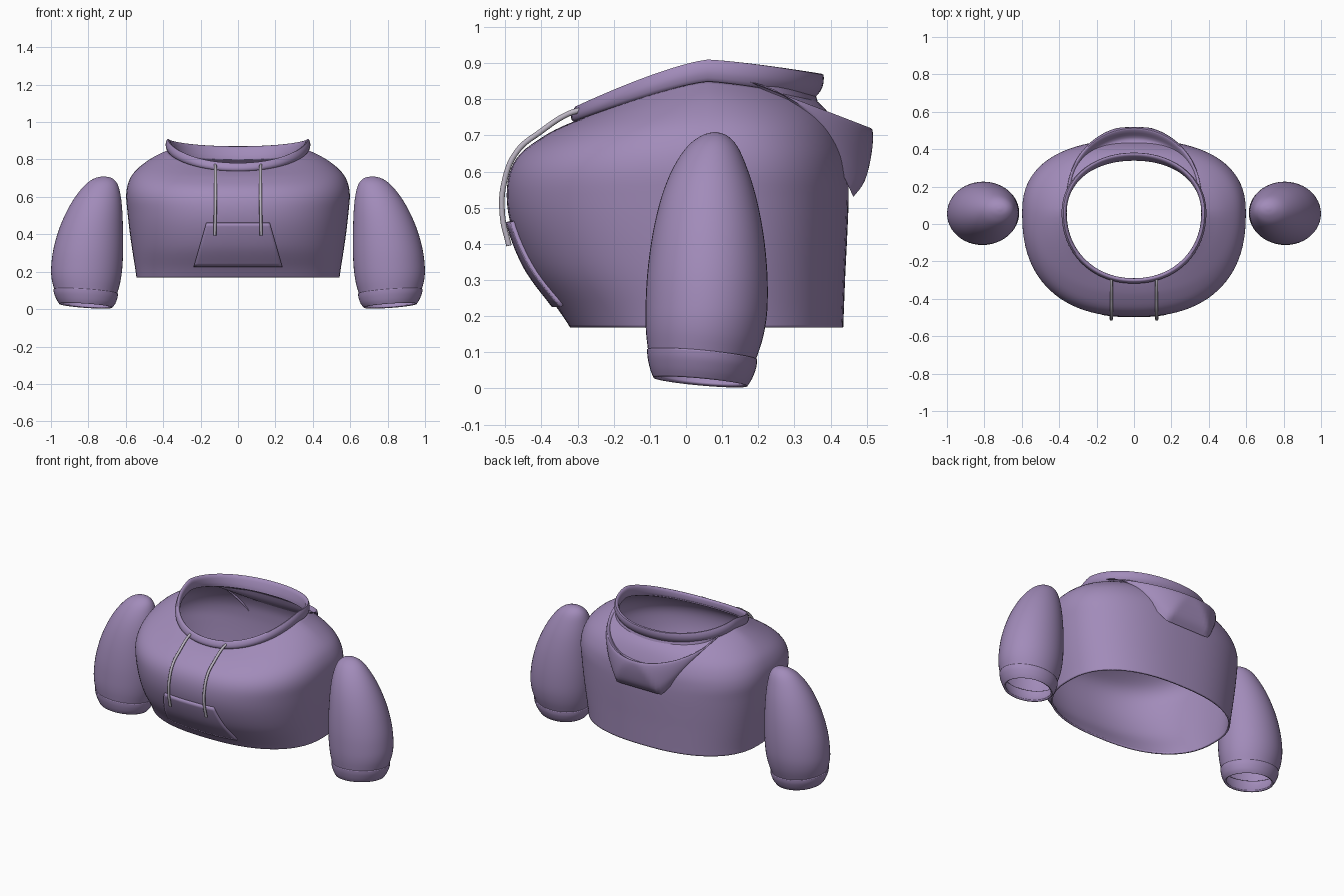
import bpy, math
from mathutils import Vector
from mathutils.bvhtree import BVHTree

if "Cube" in bpy.data.objects:
    bpy.data.objects.remove(bpy.data.objects["Cube"])


def material(name, rgb):
    m = bpy.data.materials.new(name)
    m.diffuse_color = (*rgb, 1)
    m.use_nodes = True
    m.node_tree.nodes["Principled BSDF"].inputs["Base Color"].default_value = m.diffuse_color
    return m


FABRIC = material("purple_fabric", (0.36, 0.26, 0.49))
CORD = material("grey_cord", (0.50, 0.46, 0.54))


def smooth_rows(rows, k=4):
    """Catmull-Rom interpolation between rows of parameters."""
    out = []
    for i in range(len(rows) - 1):
        p0, p1, p2, p3 = rows[max(i - 1, 0)], rows[i], rows[i + 1], rows[min(i + 2, len(rows) - 1)]
        for j in range(k):
            t = j / k
            out.append([0.5 * (2 * b + (c - a) * t + (2 * a - 5 * b + 4 * c - d) * t * t
                               + (3 * b - a - 3 * c + d) * t ** 3)
                        for a, b, c, d in zip(p0, p1, p2, p3)])
    return out + [list(rows[-1])]


def loft(name, rings, closed=True, loop=False, cap=False, thick=0, mirror=False, mat=FABRIC):
    """Skin a list of equal-length point rings."""
    n = len(rings[0])
    faces = []
    for r in range(len(rings) if loop else len(rings) - 1):
        a, b = r * n, (r + 1) % len(rings) * n
        for i in range(n if closed else n - 1):
            j = (i + 1) % n
            faces.append((a + i, a + j, b + j, b + i))
    if cap:
        faces.append(tuple(range((len(rings) - 1) * n, len(rings) * n)))
    me = bpy.data.meshes.new(name)
    me.from_pydata([p for ring in rings for p in ring], [], faces)
    me.materials.append(mat)
    ob = bpy.data.objects.new(name, me)
    bpy.context.collection.objects.link(ob)
    bpy.ops.object.select_all(action='DESELECT')
    ob.select_set(True)
    bpy.context.view_layer.objects.active = ob
    bpy.ops.object.shade_smooth_by_angle(angle=math.radians(45))
    if thick:
        s = ob.modifiers.new("thickness", 'SOLIDIFY')
        s.thickness, s.offset = thick, -1
    if mirror:
        ob.modifiers.new("mirror", 'MIRROR')
    return ob


def spow(v, p):
    return math.copysign(abs(v) ** p, v)


def torso_ring(rx, yf, yb, zs, zf, zb, n, yc=0.06, seg=96):
    """Superellipse with separate front/back depth and front/side/back height."""
    pts = []
    for i in range(seg):
        a = 2 * math.pi * i / seg
        c, s = spow(math.cos(a), 2 / n), spow(math.sin(a), 2 / n)
        y_end, z_end = (yf, zf) if s < 0 else (yb, zb)
        pts.append((rx * c, yc + abs(s) * (y_end - yc), zs + abs(s) ** 1.3 * (z_end - zs)))
    return pts


# Torso: half width, front y, back y, side z, front z, back z, squareness
body_rows = [
    (.543, -.320, .435, .168, .168, .168, 2.4),
    (.550, -.355, .437, .220, .220, .220, 2.4),
    (.566, -.430, .441, .320, .320, .320, 2.4),
    (.580, -.475, .446, .420, .420, .420, 2.4),
    (.591, -.495, .450, .520, .510, .520, 2.4),
    (.598, -.490, .449, .610, .590, .590, 2.4),
    (.585, -.458, .442, .680, .650, .655, 2.35),
    (.548, -.390, .418, .740, .700, .720, 2.3),
    (.470, -.338, .388, .802, .727, .770, 2.2),
    (.372, -.300, .345, .852, .742, .810, 2.1),
]
body = loft("torso", [torso_ring(*r) for r in smooth_rows(body_rows)], thick=.01)

# Rolled collar around the neck opening
collar_rows = [
    (.366, -.292, .340, .846, .742, .800, 2.1),
    (.380, -.312, .360, .852, .738, .808, 2.1),
    (.387, -.318, .378, .880, .755, .835, 2.1),
    (.377, -.306, .380, .910, .780, .868, 2.1),
    (.362, -.292, .362, .898, .776, .864, 2.1),
    (.360, -.290, .345, .865, .752, .825, 2.1),
    (.366, -.292, .340, .846, .742, .800, 2.1),
]
loft("collar", [torso_ring(*r) for r in smooth_rows(collar_rows, 3)[:-1]], loop=True)


# Hood lying down the back: half width, depth, start z, drop, drop power, flat limit
def hood_ring(rx, dy, z0, dz, p, lim, seg=48):
    pts = []
    for i in range(seg + 1):
        a = math.pi * i / seg
        s = min(1, math.sin(a) / lim)
        pts.append((rx * math.cos(a), .15 + dy * s, z0 - dz * s ** p))
    return pts


hood_rows = [
    (.352, .313, .848, .318, 2.2, .90),
    (.358, .345, .850, .275, 1.9, .93),
    (.360, .364, .853, .200, 1.4, .97),
    (.358, .366, .857, .142, 1.05, 1.0),
    (.350, .346, .857, .145, 1.05, 1.0),
    (.345, .300, .855, .180, 1.2, 1.0),
    (.345, .240, .855, .130, 1.2, 1.0),
    (.350, .205, .855, .030, 1.2, 1.0),
]
loft("hood", [hood_ring(*r) for r in smooth_rows(hood_rows)], closed=False)

# Front pocket projected on to the torso
tree = BVHTree.FromObject(body, bpy.context.evaluated_depsgraph_get())


def on_front(x, z, gap):
    hit = tree.ray_cast(Vector((x, -2, z)), Vector((0, 1, 0)))[0]
    return (x, hit.y - gap, z)


pocket = []
for i in range(13):
    t = i / 12
    half, z = .237 - .067 * t, .225 + .235 * t
    pocket.append([on_front(half * (j / 12 - 1), z, .012) for j in range(25)])
loft("front_pocket", pocket, closed=False, thick=.014)

# Drawstrings
cord_path = [(.122, -.285, .772), (.121, -.325, .760), (.120, -.400, .712), (.120, -.468, .655),
             (.121, -.503, .570), (.122, -.508, .480), (.124, -.490, .395)]
for side, label in ((1, "right"), (-1, "left")):
    cu = bpy.data.curves.new("drawstring_" + label, 'CURVE')
    cu.dimensions = '3D'
    cu.bevel_depth, cu.bevel_resolution, cu.use_fill_caps = .008, 3, True
    sp = cu.splines.new('BEZIER')
    sp.bezier_points.add(len(cord_path) - 1)
    for bp, (x, y, z) in zip(sp.bezier_points, cord_path):
        bp.co = (x * side, y, z)
        bp.handle_left_type = bp.handle_right_type = 'AUTO'
    cu.materials.append(CORD)
    bpy.context.collection.objects.link(bpy.data.objects.new("drawstring_" + label, cu))


# Sleeves: z, x min, x max, y min, y max, tilt along x, tilt along y
def sleeve_ring(z, x0, x1, y0, y1, tx, ty, seg=48):
    pts = []
    for i in range(seg):
        a = 2 * math.pi * i / seg
        dx, dy = (x1 - x0) / 2 * math.cos(a), (y1 - y0) / 2 * math.sin(a)
        pts.append(((x0 + x1) / 2 + dx, (y0 + y1) / 2 + dy, z + tx * dx + ty * dy))
    return pts


sleeve_rows = [
    (.092, .647, .982, -.105, .193, .07, -.09),
    (.150, .630, .996, -.111, .213, .05, -.06),
    (.220, .619, .999, -.112, .225, .02, -.02),
    (.320, .614, .987, -.107, .225, 0, 0),
    (.430, .615, .956, -.092, .214, 0, 0),
    (.530, .619, .912, -.068, .194, 0, 0),
    (.610, .628, .863, -.036, .169, 0, 0),
    (.670, .645, .811, .004, .142, 0, 0),
    (.700, .674, .765, .044, .113, 0, 0),
    (.709, .710, .726, .074, .086, 0, 0),
]
loft("sleeves", [sleeve_ring(*r) for r in smooth_rows(sleeve_rows)], cap=True, mirror=True)

# Cuffs, open at the wrist
cuff_rows = [
    (.018, .672, .956, -.090, .170, .07, -.09),
    (.040, .656, .970, -.099, .183, .07, -.09),
    (.070, .645, .983, -.106, .194, .07, -.09),
    (.094, .642, .987, -.108, .197, .07, -.09),
]
loft("cuffs", [sleeve_ring(*r) for r in smooth_rows(cuff_rows)], thick=.012, mirror=True)
